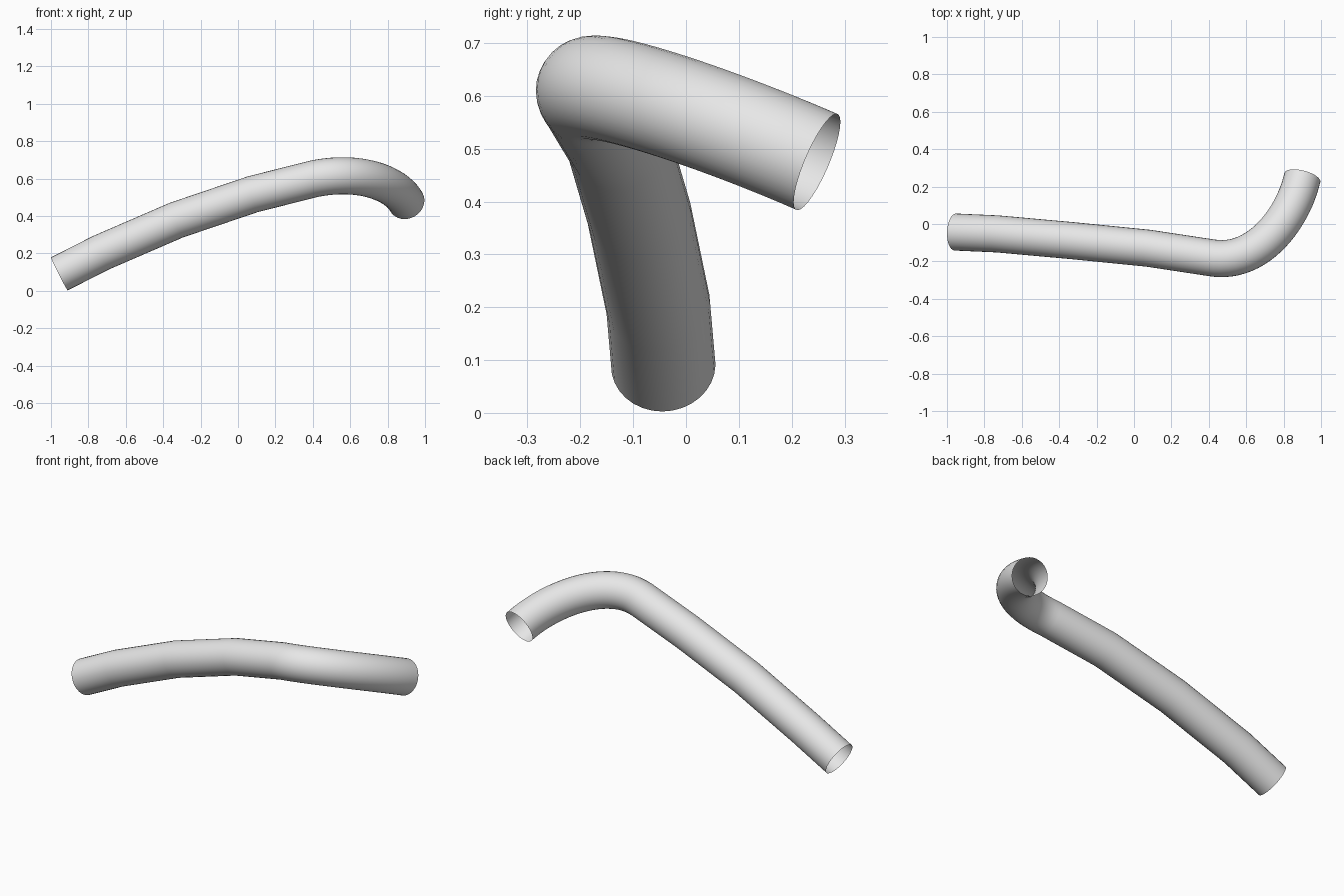
import bpy
import math
from mathutils import Vector
from mathutils.geometry import interpolate_bezier

cube = bpy.data.objects.get("Cube")
if cube:
    bpy.data.objects.remove(cube, do_unlink=True)

RADIUS = 0.099

# Plain grey material
grey = bpy.data.materials.new("light_grey")
grey.use_nodes = True
colour = (0.8, 0.8, 0.8, 1.0)
grey.diffuse_color = colour
grey.node_tree.nodes["Principled BSDF"].inputs["Base Color"].default_value = colour

# Centre line: long, gently bowed run made of straight lengths
run = [Vector(p) for p in (
    (-0.955, -0.043, 0.091),
    (-0.73, -0.053, 0.205),
    (-0.33, -0.089, 0.378),
    (0.08, -0.13, 0.517),
)]

# Centre line: smooth bend towards the back
bend = interpolate_bezier(
    Vector((0.41, -0.18, 0.60)), Vector((0.66, -0.225, 0.65)),
    Vector((0.85, 0.03, 0.57)), Vector((0.90, 0.248, 0.475)), 24)
path = run + list(bend)

# Open-ended round tube swept along the centre line
curve = bpy.data.curves.new("bent_tube", "CURVE")
curve.dimensions = "3D"
curve.fill_mode = "FULL"
curve.bevel_depth = RADIUS
curve.bevel_resolution = 14
curve.use_fill_caps = False
spline = curve.splines.new("POLY")
spline.points.add(len(path) - 1)
for point, place in zip(spline.points, path):
    point.co = (*place, 1.0)
curve.materials.append(grey)

tube = bpy.data.objects.new("bent_tube", curve)
bpy.context.collection.objects.link(tube)

# Turn the sweep into a smooth-shaded mesh
bpy.ops.object.select_all(action="DESELECT")
tube.select_set(True)
bpy.context.view_layer.objects.active = tube
bpy.ops.object.convert(target="MESH")
bpy.ops.object.shade_smooth_by_angle(angle=math.radians(40))
